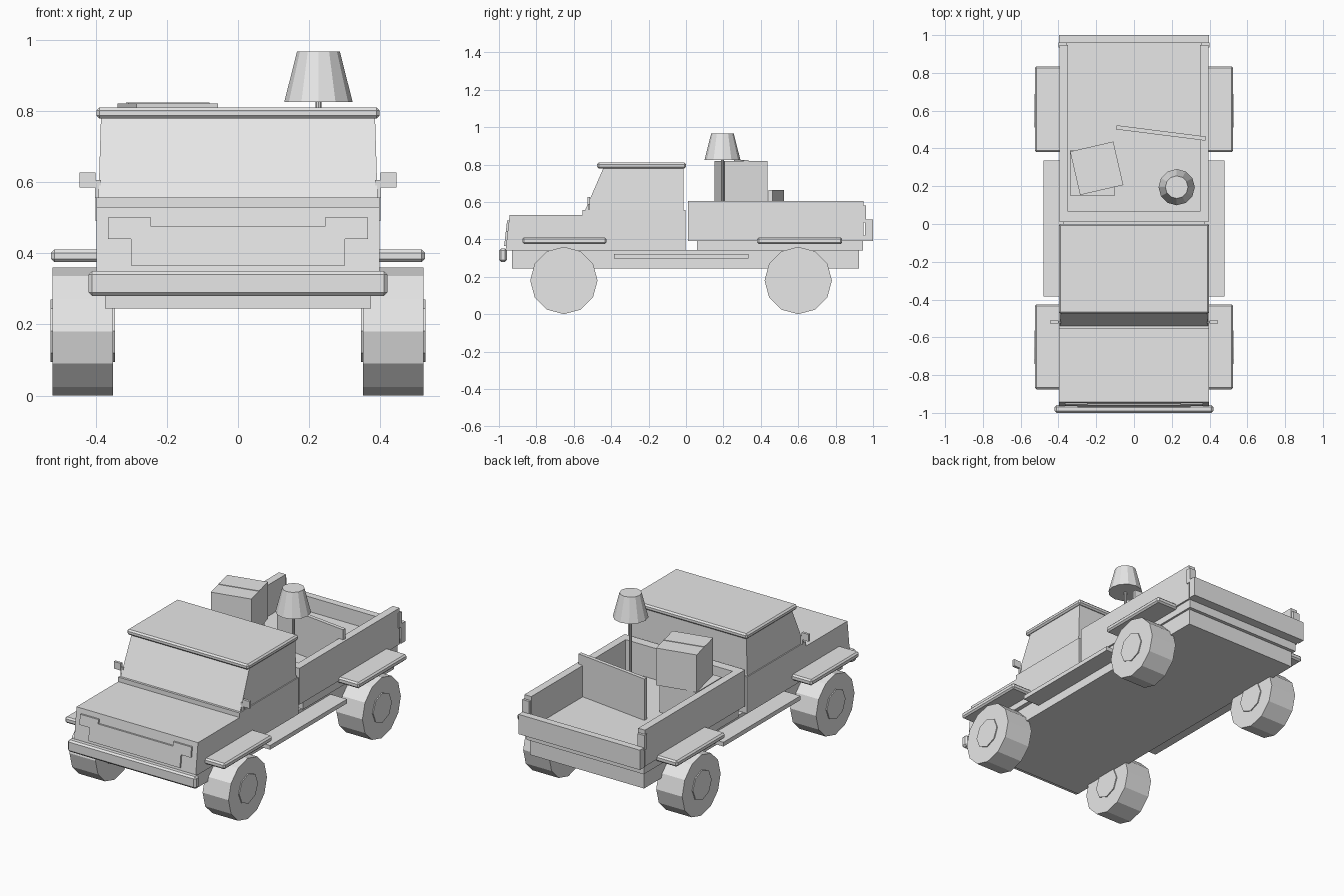
import bpy, bmesh, math
from mathutils import Matrix, Vector

cube = bpy.data.objects.get("Cube")
if cube:
    bpy.data.objects.remove(cube)

grey = bpy.data.materials.new("light_grey")
grey.use_nodes = True
colour = (0.8, 0.8, 0.8, 1)
grey.diffuse_color = colour
grey.node_tree.nodes["Principled BSDF"].inputs["Base Color"].default_value = colour


def finish(name, bm, bevel=0):
    bmesh.ops.recalc_face_normals(bm, faces=bm.faces)
    me = bpy.data.meshes.new(name)
    bm.to_mesh(me)
    bm.free()
    me.materials.append(grey)
    ob = bpy.data.objects.new(name, me)
    bpy.context.scene.collection.objects.link(ob)
    if bevel:
        mod = ob.modifiers.new("bevel", "BEVEL")
        mod.width = bevel
        mod.segments = 1
    return ob


def box(name, x, y, z, bevel=0, turn=0):
    """Box from (min, max) ranges, turned about its own vertical axis."""
    bm = bmesh.new()
    bmesh.ops.create_cube(bm, size=1)
    size = Vector((x[1] - x[0], y[1] - y[0], z[1] - z[0]))
    mid = Vector((sum(x), sum(y), sum(z))) / 2
    bm.transform(Matrix.LocRotScale(mid, Matrix.Rotation(math.radians(turn), 3, "Z"), size))
    return finish(name, bm, bevel)


def pair(name, x, y, z, bevel=0):
    box("left_" + name, x, y, z, bevel)
    box("right_" + name, (-x[1], -x[0]), y, z, bevel)


def prism(name, points, direction):
    """Extrude a flat outline."""
    bm = bmesh.new()
    face = bm.faces.new([bm.verts.new(p) for p in points])
    new = bmesh.ops.extrude_face_region(bm, geom=[face])["geom"]
    bmesh.ops.translate(bm, vec=direction, verts=[v for v in new if isinstance(v, bmesh.types.BMVert)])
    return finish(name, bm)


def cone(name, at, r1, r2, depth, sides, axis="Z", bevel=0):
    bm = bmesh.new()
    bmesh.ops.create_cone(bm, cap_ends=True, segments=sides, radius1=r1, radius2=r2, depth=depth)
    if axis == "X":
        bm.transform(Matrix.Rotation(math.pi / 2, 4, "Y"))
    bm.transform(Matrix.Translation(at))
    return finish(name, bm, bevel)


# Chassis, bumper and steps
box("chassis", (-0.373, 0.373), (-0.93, 0.925), (0.245, 0.342))
box("front_bumper", (-0.42, 0.42), (-1, -0.958), (0.28, 0.35), 0.01)
pair("running_board", (0.36, 0.48), (-0.385, 0.335), (0.297, 0.322))
for name, y in (("front", (-0.875, -0.425)), ("rear", (0.38, 0.835))):
    pair(name + "_fender", (0.38, 0.525), y, (0.375, 0.41), 0.009)

# Hood and lower cab
side = [(-0.965, 0.34), (-0.943, 0.53), (-0.553, 0.53), (-0.553, 0.557), (-0.003, 0.557), (-0.003, 0.34)]
prism("lower_body", [(-0.398, y, z) for y, z in side], (0.796, 0, 0))

# Upper cab, slightly narrower at the roof
cab = [(-0.54, 0.555), (-0.44, 0.785), (-0.014, 0.785), (-0.014, 0.555)]
upper = prism("upper_cab", [(-0.392, y, z) for y, z in cab], (0.784, 0, 0))
for v in upper.data.vertices:
    if v.co.z > 0.7:
        v.co.x *= 0.982
box("roof", (-0.398, 0.398), (-0.475, 0), (0.778, 0.81), 0.009)
pair("mirror", (0.4, 0.445), (-0.527, -0.512), (0.585, 0.627))
pair("mirror_bracket", (0.385, 0.402), (-0.525, -0.514), (0.555, 0.605))

# Grille plate, following the leaning nose
half = [(0.245, 0.475), (0.245, 0.5), (0.365, 0.5), (0.365, 0.44), (0.3, 0.44), (0.3, 0.365)]
outline = half + [(-x, z) for x, z in reversed(half)]
prism("grille", [(x, -0.962 + (z - 0.34) * 0.115, z) for x, z in outline], (0, -0.013, 0))

# Cargo bed
box("bed_base", (-0.385, 0.385), (0.06, 0.945), (0.34, 0.395))
box("bed_floor", (-0.39, 0.39), (0.015, 0.96), (0.39, 0.42))
box("bed_front_wall", (-0.395, 0.395), (0.01, 0.065), (0.39, 0.605))
pair("bed_side", (0.35, 0.395), (0.01, 0.948), (0.39, 0.605))
pair("bed_post", (0.355, 0.4), (0.935, 0.962), (0.49, 0.58))
box("tailgate", (-0.398, 0.398), (0.958, 1), (0.39, 0.507))

# Wheels with hubs showing on both faces
for end, y in (("front", -0.653), ("rear", 0.6)):
    for hand, s in (("left", 1), ("right", -1)):
        cone(f"{end}_{hand}_tyre", (s * 0.436, y, 0.18), 0.18, 0.18, 0.17, 12, "X")
        cone(f"{end}_{hand}_hub", (s * 0.436, y, 0.182), 0.088, 0.088, 0.182, 8, "X")

# Stacked boxes with a strip of tape
box("lower_carton", (-0.34, -0.1), (0.15, 0.39), (0.42, 0.6))
box("upper_carton", (-0.315, -0.08), (0.177, 0.413), (0.6, 0.82), 0, 13)
box("carton_tape", (-0.315, -0.08), (0.283, 0.307), (0.818, 0.823), 0, 13)

# Leaning board
box("board", (-0.096, 0.382), (0.471, 0.493), (0.42, 0.665), 0, -7.2)

# Floor lamp
cone("lamp_base", (0.226, 0.195, 0.428), 0.055, 0.055, 0.016, 12)
cone("lamp_pole", (0.226, 0.195, 0.64), 0.008, 0.008, 0.44, 8)
cone("lamp_shade", (0.226, 0.195, 0.896), 0.096, 0.06, 0.142, 12)
